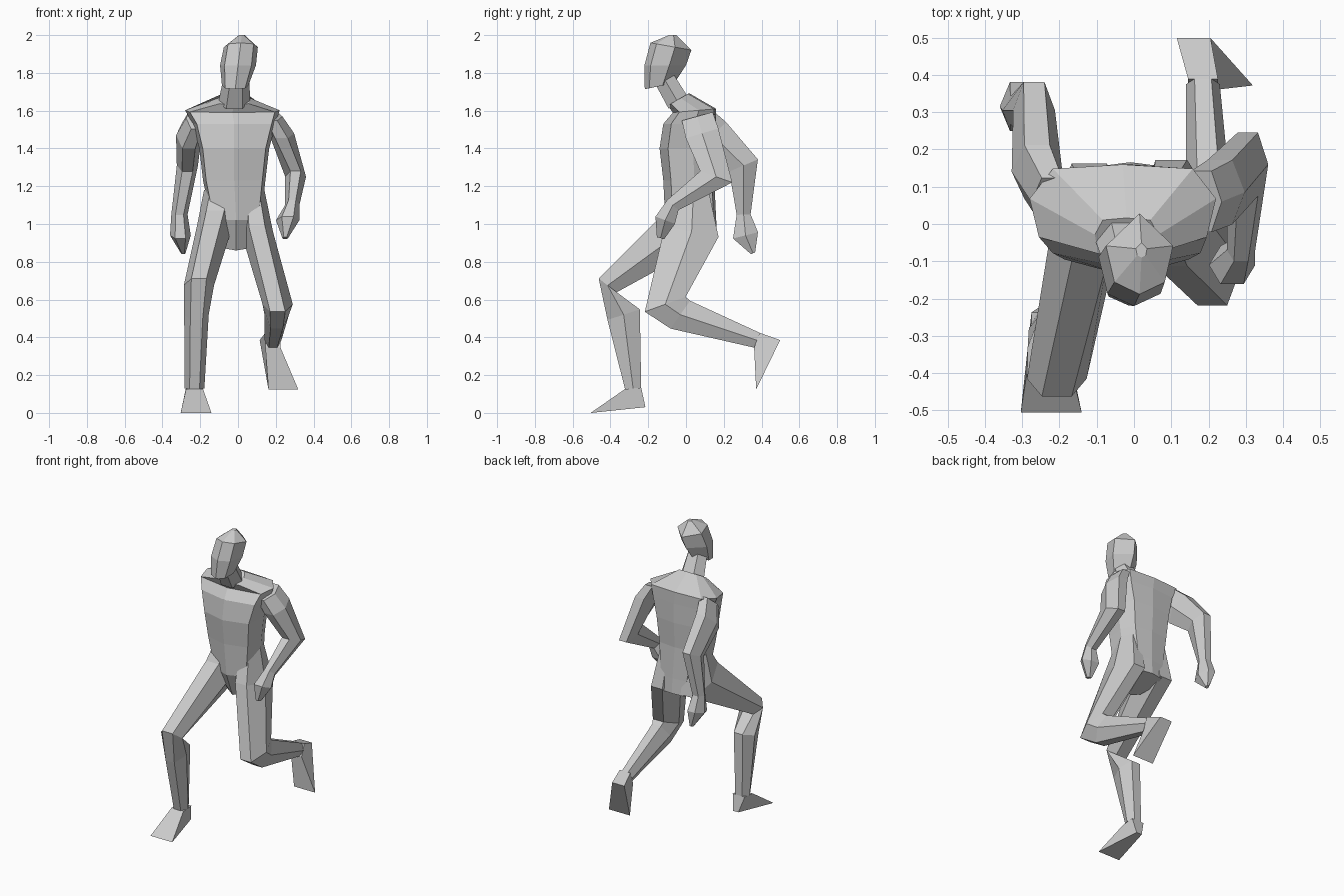
import bpy
import bmesh
from collections import namedtuple
from math import atan2, cos, sin, radians
from mathutils import Vector

cube = bpy.data.objects.get("Cube")
if cube:
    bpy.data.objects.remove(cube, do_unlink=True)

# One plain grey for the whole figure
grey = bpy.data.materials.new("plain grey")
grey.use_nodes = True
colour = (0.6, 0.6, 0.6, 1)
grey.diffuse_color = colour
grey.node_tree.nodes["Principled BSDF"].inputs["Base Color"].default_value = colour

# A ring has a centre, half width, half depth, a tilt in degrees if forced,
# and a sideways shift of its back edge
Ring = namedtuple("Ring", "x y z wide deep tilt veer", defaults=[None, 0])


def mirrored(half):
    """Close a half outline, given front to back, across its middle."""
    return half + [(-x, y) for x, y in reversed(half) if x]


# Outlines: side to side, then front (-1) to back (+1)
BOX = mirrored([(1, -1), (1, 1)])
LIMB = mirrored([(0.5, -1), (1, 0), (0.5, 1)])
SKULL = mirrored([(0, -1), (0.75, -0.7), (1, 0.2), (0, 1)])
BODY = mirrored([(0, -1), (0.9, -0.7), (1, 0.2), (0.75, 0.9), (0, 1)])


def path_tilt(rings, index):
    """Angle that sets a ring square to the path through its neighbours."""
    centres = [Vector((ring.y, ring.z)) for ring in rings]
    heading = Vector((0, 0))
    if index > 0:
        heading += (centres[index] - centres[index - 1]).normalized()
    if index < len(rings) - 1:
        heading += (centres[index + 1] - centres[index]).normalized()
    return atan2(heading.x, -heading.y)


def loft(name, outline, rings, level=False, splay=0):
    """Skin rings from top to bottom; splay widens the front of the last one."""
    bm = bmesh.new()
    loops = []
    for index, ring in enumerate(rings):
        if ring.tilt is not None:
            angle = radians(ring.tilt)
        else:
            angle = 0 if level else path_tilt(rings, index)
        across = Vector((ring.wide, 0, 0))
        back = Vector((ring.veer, cos(angle) * ring.deep, sin(angle) * ring.deep))
        centre = Vector((ring.x, ring.y, ring.z))
        spread = splay if ring is rings[-1] else 0
        loops.append([bm.verts.new(centre + across * u * (1 - spread * v) + back * v)
                      for u, v in outline])
    for upper, lower in zip(loops, loops[1:]):
        for i in range(len(outline)):
            bm.faces.new((upper[i - 1], upper[i], lower[i], lower[i - 1]))
    bm.faces.new(loops[0])
    bm.faces.new(loops[-1])
    bmesh.ops.recalc_face_normals(bm, faces=bm.faces)
    mesh = bpy.data.meshes.new(name)
    bm.to_mesh(mesh)
    bm.free()
    mesh.materials.append(grey)
    part = bpy.data.objects.new(name, mesh)
    bpy.context.collection.objects.link(part)


# Head: crown, brow, cheeks, chin
loft("head", SKULL, level=True, rings=[
    Ring(x=.02, y=-.07, z=2, wide=.015, deep=.02),
    Ring(x=.015, y=-.08, z=1.94, wide=.09, deep=.11, tilt=-10),
    Ring(x=0, y=-.11, z=1.84, wide=.095, deep=.11),
    Ring(x=-.015, y=-.14, z=1.73, wide=.07, deep=.08, tilt=12),
])

# Neck, set into the head and the trunk
loft("neck", LIMB, rings=[
    Ring(x=-.01, y=-.11, z=1.76, wide=.07, deep=.055, tilt=30),
    Ring(x=-.02, y=-.04, z=1.64, wide=.085, deep=.06, tilt=30),
])

# Trunk: neck base, shoulders, upper chest, ribs, waist, hips, crotch
loft("torso", BODY, level=True, splay=-.4, rings=[
    Ring(x=-.02, y=-.04, z=1.66, wide=.085, deep=.065, tilt=30),
    Ring(x=-.03, y=.045, z=1.6, wide=.25, deep=.115, tilt=5),
    Ring(x=-.02, y=.02, z=1.53, wide=.22, deep=.14),
    Ring(x=-.02, y=.01, z=1.4, wide=.185, deep=.15),
    Ring(x=-.02, y=.015, z=1.23, wide=.165, deep=.135),
    Ring(x=-.01, y=.025, z=1.02, wide=.13, deep=.135),
    Ring(x=-.01, y=.06, z=.89, wide=.08, deep=.11, tilt=16),
])

# Forward leg: pelvis, hip, knee, calf, ankle
loft("right_leg", LIMB, rings=[
    Ring(x=-.11, y=.04, z=1.18, wide=.07, deep=.08),
    Ring(x=-.12, y=.03, z=1, wide=.095, deep=.15),
    Ring(x=-.207, y=-.415, z=.675, wide=.08, deep=.06, tilt=-38),
    Ring(x=-.22, y=-.33, z=.52, wide=.065, deep=.09),
    Ring(x=-.23, y=-.28, z=.13, wide=.052, deep=.043, tilt=5),
])
loft("right_foot", BOX, splay=.6, rings=[
    Ring(x=-.23, y=-.28, z=.13, wide=.045, deep=.043, tilt=5),
    Ring(x=-.222, y=-.36, z=.015, wide=.051, deep=.146, tilt=6),
])

# Trailing leg: pelvis, hip, front of knee, back of knee, ankle
loft("left_leg", LIMB, rings=[
    Ring(x=.08, y=.04, z=1.18, wide=.06, deep=.08),
    Ring(x=.1, y=.03, z=.96, wide=.085, deep=.145),
    Ring(x=.21, y=-.11, z=.575, wide=.08, deep=.115, tilt=20),
    Ring(x=.205, y=-.03, z=.52, wide=.065, deep=.09, tilt=55),
    Ring(x=.185, y=.375, z=.385, wide=.045, deep=.042, tilt=70),
])
loft("left_foot", BOX, splay=.27, rings=[
    Ring(x=.185, y=.375, z=.385, wide=.04, deep=.042, tilt=70),
    Ring(x=.2, y=.435, z=.255, wide=.062, deep=.145, tilt=64, veer=-.04),
])

# Arm swung back: shoulder, upper arm, elbow, wrist, palm, fingertips
loft("right_arm", LIMB, rings=[
    Ring(x=-.22, y=.06, z=1.56, wide=.055, deep=.085),
    Ring(x=-.26, y=.14, z=1.47, wide=.068, deep=.1),
    Ring(x=-.268, y=.305, z=1.31, wide=.056, deep=.082),
    Ring(x=-.31, y=.305, z=1.05, wide=.043, deep=.037),
    Ring(x=-.305, y=.315, z=.94, wide=.055, deep=.068),
    Ring(x=-.29, y=.355, z=.845, wide=.012, deep=.012),
])

# Arm swung forward: shoulder, upper arm, elbow, wrist, palm, fingertips
loft("left_arm", LIMB, rings=[
    Ring(x=.18, y=.06, z=1.57, wide=.055, deep=.085),
    Ring(x=.23, y=.085, z=1.48, wide=.067, deep=.09),
    Ring(x=.305, y=.16, z=1.25, wide=.055, deep=.09),
    Ring(x=.287, y=-.07, z=1.1, wide=.038, deep=.04),
    Ring(x=.263, y=-.11, z=1.02, wide=.062, deep=.055),
    Ring(x=.25, y=-.135, z=.925, wide=.015, deep=.02),
])
